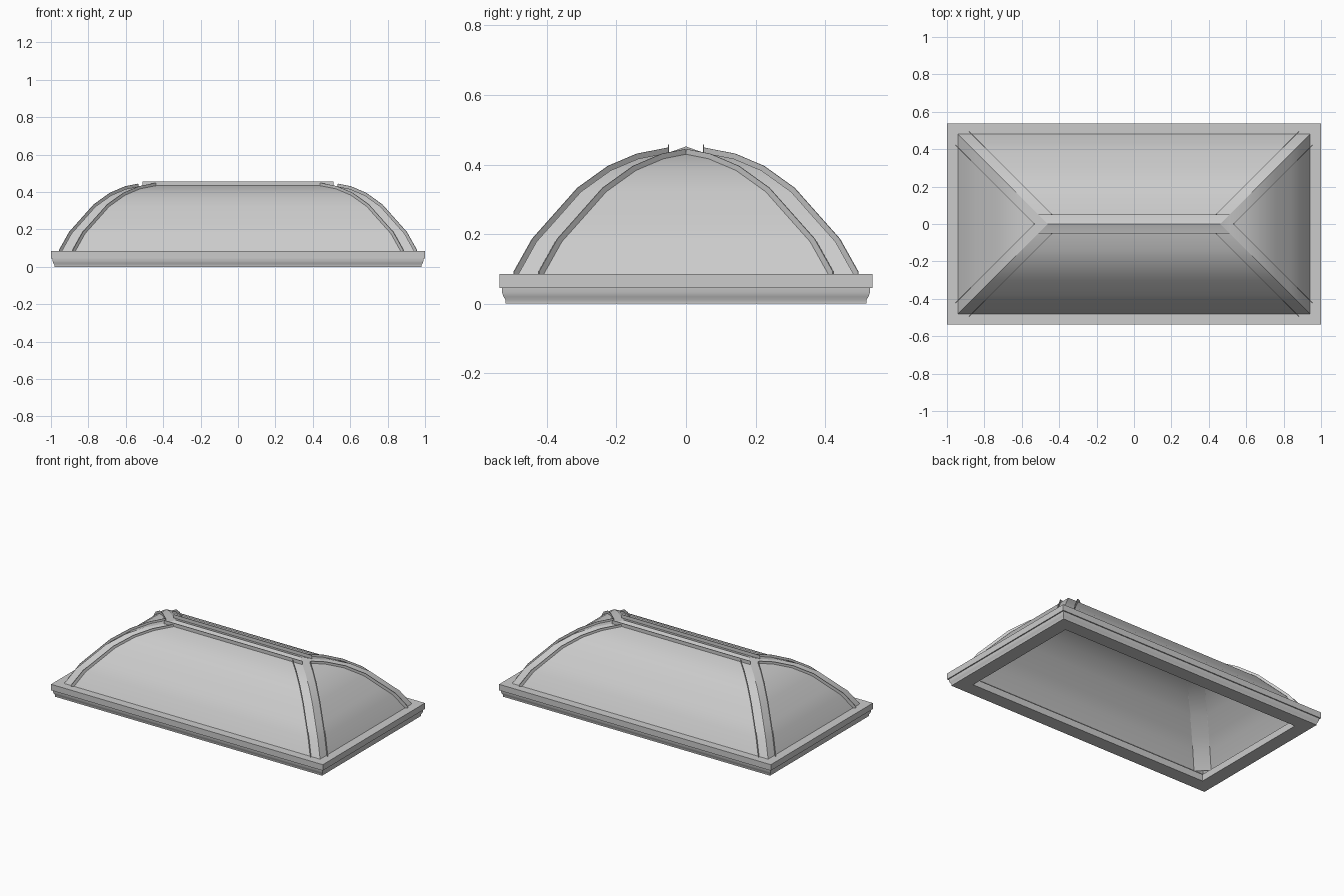
import bpy, bmesh
from mathutils import Vector

cube = bpy.data.objects.get("Cube")
if cube:
    bpy.data.objects.remove(cube)

grey = bpy.data.materials.new("light grey")
grey.use_nodes = True
grey.diffuse_color = (0.6, 0.6, 0.6, 1)
bsdf = next(n for n in grey.node_tree.nodes if n.type == 'BSDF_PRINCIPLED')
bsdf.inputs["Base Color"].default_value = grey.diffuse_color

HX, HY = 0.942, 0.482       # half size of the dome at its foot
RIB = 0.072                 # rib width measured along each side
RIDGE = 0.05                # half width of the ridge bar
# Dome curve: inset from the foot, height
CURVE = [(0, 0.085), (0.052, 0.178), (0.102, 0.234), (0.18, 0.322),
         (0.265, 0.383), (0.345, 0.417), (0.432, 0.434), (HY, 0.452)]
CORNERS = [(sx, sy) for sx in (1, -1) for sy in (1, -1)]


def finish(name, bm, smooth=None, thick=0):
    mesh = bpy.data.meshes.new(name)
    bm.to_mesh(mesh)
    bm.free()
    mesh.materials.append(grey)
    ob = bpy.data.objects.new(name, mesh)
    bpy.context.collection.objects.link(ob)
    if smooth:
        bpy.ops.object.select_all(action='DESELECT')
        ob.select_set(True)
        bpy.context.view_layer.objects.active = ob
        bpy.ops.object.shade_smooth_by_angle(angle=smooth)
    if thick:
        mod = ob.modifiers.new("thickness", 'SOLIDIFY')
        mod.thickness, mod.offset = thick, 0
    return ob


def strip(bm, side_a, side_b, outward=1):
    """Ribbon of faces between two paths, facing out of or into the dome."""
    a = [bm.verts.new(p) for p in side_a]
    b = [bm.verts.new(p) for p in side_b]
    for i in range(len(a) - 1):
        ring = [a[i], a[i + 1], b[i + 1], b[i]]
        if (ring[1].co - ring[2].co).length < 1e-5:
            ring.pop(2)
        face = bm.faces.new(ring)
        face.normal_update()
        away = face.calc_center_median() + Vector((0, 0, 0.5))
        if face.normal.dot(away) * outward < 0:
            face.normal_flip()


def cut_curve(end):
    """Dome curve stopped at a given inset."""
    pts = [p for p in CURVE if p[0] < end]
    (d0, z0), (d1, z1) = pts[-1], CURVE[len(pts)]
    return pts + [(end, z0 + (z1 - z0) * (end - d0) / (d1 - d0))]


def raised(path, t=0.015):
    """Path pushed out along its normal."""
    out = []
    for i, (d, z) in enumerate(path):
        p, q = path[max(i - 1, 0)], path[min(i + 1, len(path) - 1)]
        n = Vector((p[1] - q[1], q[0] - p[0])).normalized() * t
        out.append((d + n.x, z + n.y))
    return out


# Four curved glazing panels meeting at the hips and ridge
bm = bmesh.new()
for s in (1, -1):
    strip(bm, [(HX - d, s * (HY - d), z) for d, z in CURVE],
          [(d - HX, s * (HY - d), z) for d, z in CURVE])
    strip(bm, [(s * (HX - d), HY - d, z) for d, z in CURVE],
          [(s * (HX - d), d - HY, z) for d, z in CURVE])
finish("dome_panels", bm, smooth=0.5)

# Upright rib flanges on both sides of each hip
long_path, end_path = cut_curve(HY - RIDGE), cut_curve(HY - RIB)


def on_long(path, sx, sy):
    return [(sx * (HX - RIB - d), sy * (HY - d), z) for d, z in path]


def on_end(path, sx, sy):
    return [(sx * (HX - d), sy * (HY - RIB - d), z) for d, z in path]


bm = bmesh.new()
for sx, sy in CORNERS:
    for place, path in ((on_long, long_path), (on_end, end_path)):
        top = raised(path)
        foot = CURVE[0][1]
        strip(bm, place([(top[0][0], foot)] + path, sx, sy),
              place([top[0]] + top, sx, sy))
finish("hip_rib_flanges", bm, thick=0.003)

# Flat inner faces of the hip ribs
bm = bmesh.new()
for sx, sy in CORNERS:
    strip(bm, on_long(end_path, sx, sy), on_end(end_path, sx, sy), outward=-1)
finish("hip_rib_inner_faces", bm, smooth=0.5)

# Ridge bar: two upright flanges and a flat inner face
zr = long_path[-1][1]
half = HX - HY + RIDGE
bm = bmesh.new()
for s in (1, -1):
    strip(bm, [(-half, s * RIDGE, zr), (half, s * RIDGE, zr)],
          [(-half, s * RIDGE, zr + 0.023), (half, s * RIDGE, zr + 0.023)])
finish("ridge_flanges", bm, thick=0.003)

bm = bmesh.new()
x = HX - HY
strip(bm, [(-x, -RIDGE, zr), (x, -RIDGE, zr)],
      [(-x, RIDGE, zr), (x, RIDGE, zr)], outward=-1)
finish("ridge_inner_face", bm)

# Curb frame: closed profile (inset, height) swept round the rectangle
PROFILE = [(0, 0.085), (0, 0.045), (0.007, 0.045), (0.008, 0.032),
           (0.012, 0.02), (0.018, 0.011), (0.018, 0), (0.11, 0),
           (0.11, 0.045), (0.095, 0.045), (0.06, 0.085)]
bm = bmesh.new()
rings = [[bm.verts.new((sx * (1 - d), sy * (0.537 - d), z))
          for sx, sy in ((1, 1), (-1, 1), (-1, -1), (1, -1))]
         for d, z in PROFILE]
for i, ring in enumerate(rings):
    nxt = rings[(i + 1) % len(rings)]
    for k in range(4):
        m = (k + 1) % 4
        bm.faces.new((ring[k], ring[m], nxt[m], nxt[k]))
bmesh.ops.recalc_face_normals(bm, faces=bm.faces)
finish("curb_frame", bm, smooth=0.6)
